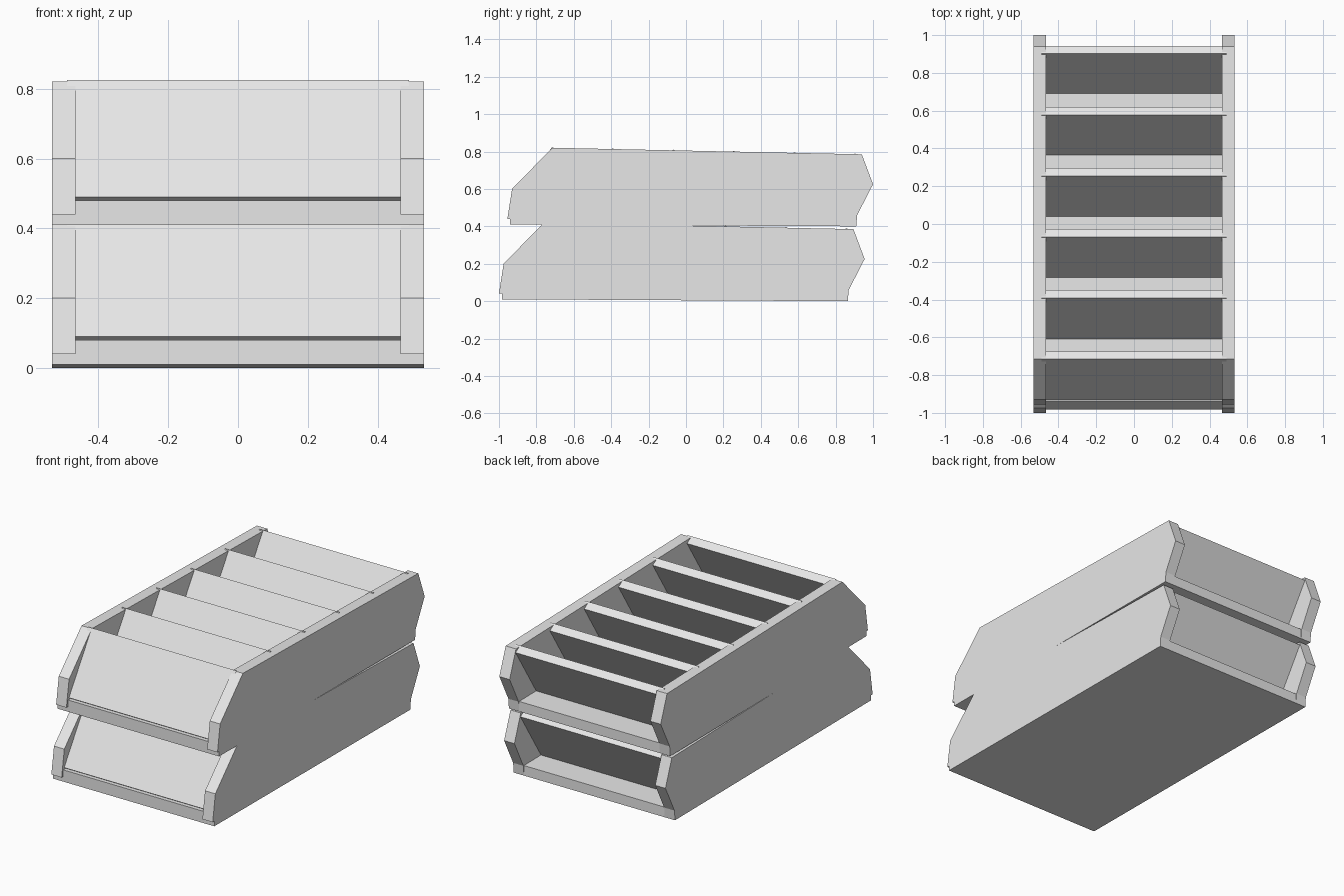
import bpy
from mathutils import Vector

cube = bpy.data.objects.get("Cube")
if cube:
    bpy.data.objects.remove(cube, do_unlink=True)

# One plain grey for the whole rack
grey = bpy.data.materials.new("light_grey")
grey.use_nodes = True
colour = (0.8, 0.8, 0.8, 1)
grey.diffuse_color = colour
grey.node_tree.nodes["Principled BSDF"].inputs["Base Color"].default_value = colour


def extrude_profile(name, profile, x0, x1):
    """Prism from a (y, z) outline running clockwise seen from the right."""
    n = len(profile)
    verts = [(x, y, z) for x in (x0, x1) for y, z in profile]
    faces = [tuple(range(n)), tuple(range(2 * n - 1, n - 1, -1))]
    faces += [((i + 1) % n, i, n + i, n + (i + 1) % n) for i in range(n)]
    mesh = bpy.data.meshes.new(name)
    mesh.from_pydata(verts, [], faces)
    mesh.materials.append(grey)
    obj = bpy.data.objects.new(name, mesh)
    bpy.context.collection.objects.link(obj)
    return obj


OUTER, INNER, SLOT = 0.533, 0.465, 0.49
SIDE = [(-0.985, 0.01), (-0.985, 0.04), (-1.0, 0.04), (-0.975, 0.2), (-0.76, 0.42),
        (0.895, 0.385), (0.955, 0.225), (0.87, 0.06), (0.865, 0.0)]
FLOOR = [(-0.985, 0.01), (-0.985, 0.08), (0.865, 0.06), (0.865, 0.0)]
LEAN = Vector((0.215, 0.335))
THICK = Vector((0.042, -0.027))
PITCH = Vector((0.3235, -0.0068))


def build_tray(level, dy, dz):
    offset = Vector((dy, dz))

    def place(points):
        return [Vector(p) + offset for p in points]

    # Side walls
    extrude_profile(level + "_left_wall", place(SIDE), INNER, OUTER)
    extrude_profile(level + "_right_wall", place(SIDE), -OUTER, -INNER)
    # Floor slab between the walls
    extrude_profile(level + "_floor", place(FLOOR), -INNER, INNER)
    # Leaning dividers, let into the walls
    for i in range(6):
        foot = Vector((-0.976, 0.09)) + PITCH * i
        top = foot + LEAN
        section = place([foot, top, top + THICK, foot + THICK])
        extrude_profile(f"{level}_divider_{i + 1}", section, -SLOT, SLOT)


build_tray("lower", 0.0, 0.0)
build_tray("upper", 0.045, 0.4)
